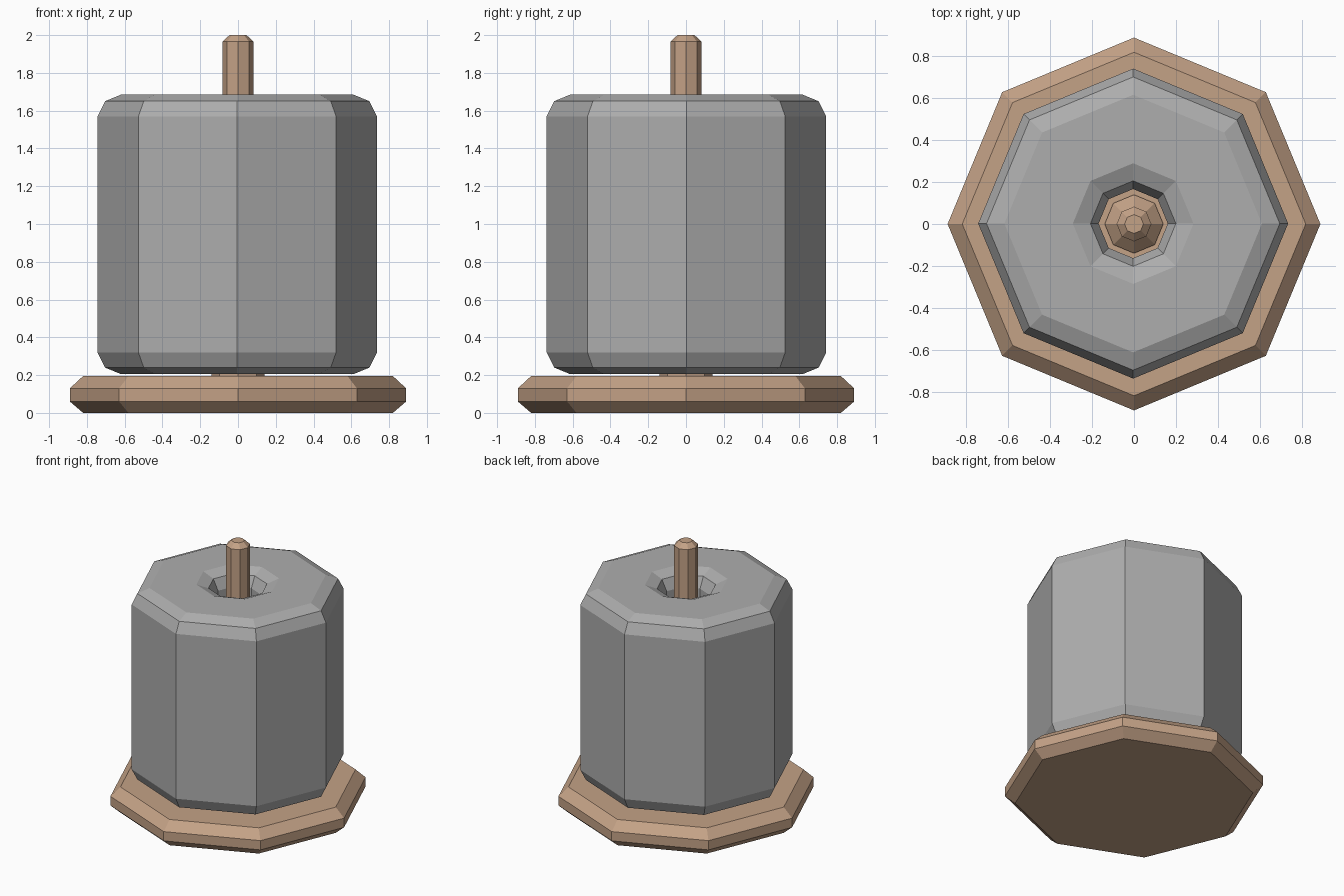
import bpy, bmesh, math

SIDES = 8

default = bpy.data.objects.get("Cube")
if default:
    bpy.data.objects.remove(default, do_unlink=True)


def make_material(name, rgb):
    mat = bpy.data.materials.new(name)
    mat.use_nodes = True
    color = (*rgb, 1)
    mat.diffuse_color = color
    mat.node_tree.nodes["Principled BSDF"].inputs["Base Color"].default_value = color
    return mat


def lathe(name, profile, mat, closed=False, location=(0, 0, 0)):
    """Spin a (radius, height) profile into flat facets; open ends are capped."""
    bm = bmesh.new()
    rings = []
    for radius, z in profile:
        angles = [math.tau * i / SIDES for i in range(SIDES)]
        rings.append([bm.verts.new((radius * math.cos(a), radius * math.sin(a), z))
                      for a in angles])
    pairs = list(zip(rings, rings[1:]))
    if closed:
        pairs.append((rings[-1], rings[0]))
    else:
        bm.faces.new(rings[0])
        bm.faces.new(rings[-1])
    for low, high in pairs:
        for i in range(SIDES):
            j = (i + 1) % SIDES
            bm.faces.new((low[i], low[j], high[j], high[i]))
    bmesh.ops.recalc_face_normals(bm, faces=bm.faces)
    mesh = bpy.data.meshes.new(name)
    bm.to_mesh(mesh)
    bm.free()
    mesh.materials.append(mat)
    obj = bpy.data.objects.new(name, mesh)
    obj.location = location
    bpy.context.collection.objects.link(obj)
    return obj


wood = make_material("light wood", (0.55, 0.36, 0.24))
paper = make_material("grey paper", (0.42, 0.42, 0.42))

# Chamfered base plate
lathe("base_plate", [(0.82, 0), (0.89, 0.06), (0.89, 0.13), (0.82, 0.195)], wood)

# Upright rod with flared foot and chamfered tip
lathe("rod", [(0.14, 0.19), (0.14, 0.205), (0.083, 0.26), (0.083, 1.965), (0.045, 2.0)], wood)

# Hollow roll: upper half of the section, mirrored to the lower half
middle = 0.945
upper = [(0.74, 0.625), (0.70, 0.705), (0.615, 0.74),
         (0.288, 0.74), (0.204, 0.705), (0.165, 0.625)]
section = upper + [(r, -h) for r, h in reversed(upper)]
lathe("paper_roll", section, paper, closed=True, location=(-0.004, 0.002, middle))
